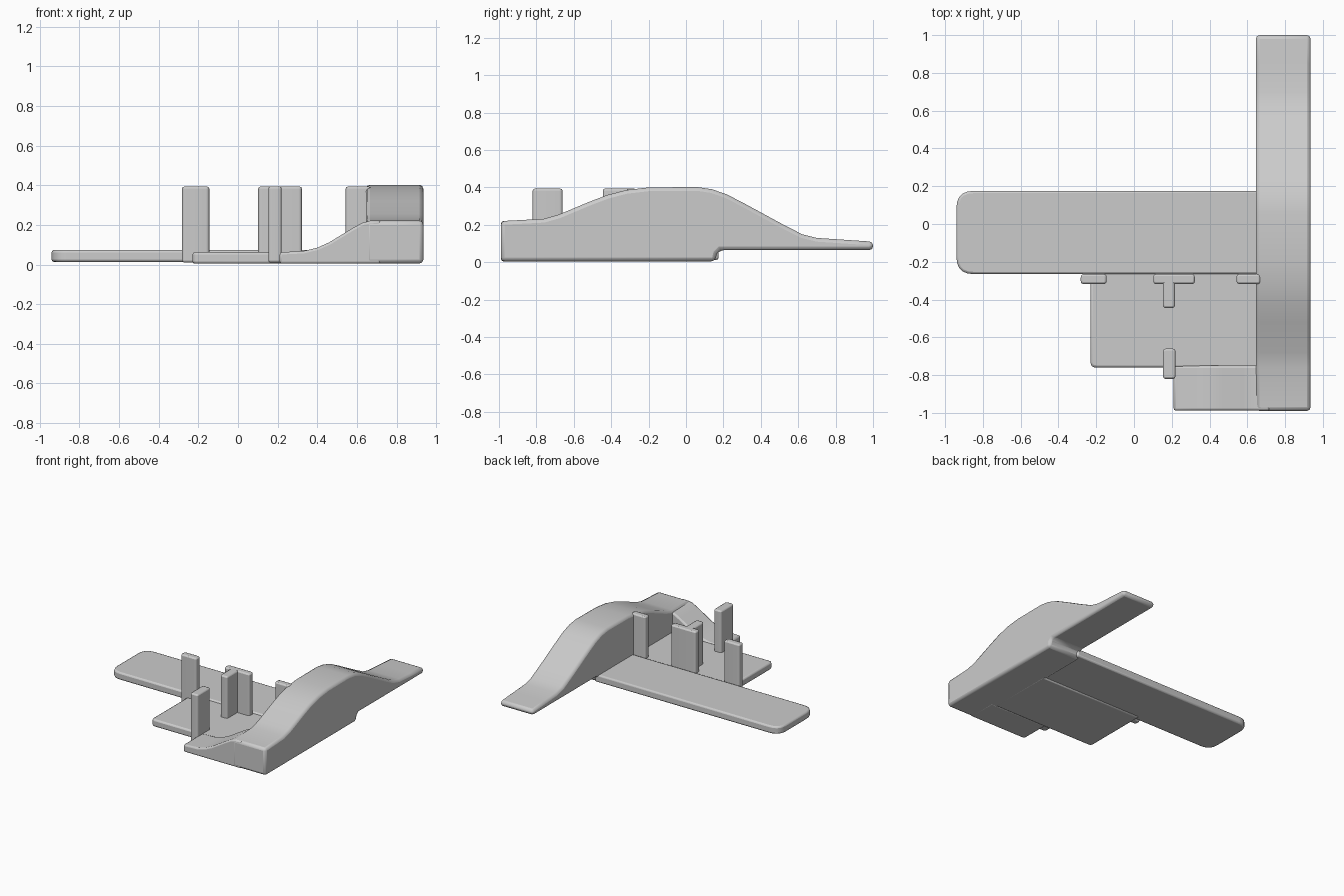
import bpy, bmesh, math
from mathutils import Vector

if "Cube" in bpy.data.objects:
    bpy.data.objects.remove(bpy.data.objects["Cube"])


def rounded(corners, seg=5):
    """Outline from (a, b, radius) corners, each softened by a small curve."""
    out, n = [], len(corners)
    for i, (a, b, r) in enumerate(corners):
        p = Vector((a, b))
        if r == 0:
            out.append(p)
            continue
        u = (Vector(corners[i - 1][:2]) - p).normalized() * r
        v = (Vector(corners[(i + 1) % n][:2]) - p).normalized() * r
        for k in range(seg + 1):
            t = k / seg
            out.append(p + u * (1 - t) ** 2 + v * t ** 2)
    return out


def prism(name, outline, axis, lo, hi, bevel=0.012):
    """Extrude a 2D outline along an axis and soften its edges."""
    place = {"x": lambda p, t: (t, p[0], p[1]),
             "y": lambda p, t: (p[0], t, p[1]),
             "z": lambda p, t: (p[0], p[1], t)}[axis]
    bm = bmesh.new()
    a = [bm.verts.new(place(p, lo)) for p in outline]
    b = [bm.verts.new(place(p, hi)) for p in outline]
    bm.faces.new(a)
    bm.faces.new(b)
    for i in range(len(a)):
        j = (i + 1) % len(a)
        bm.faces.new((a[i], a[j], b[j], b[i]))
    bmesh.ops.recalc_face_normals(bm, faces=bm.faces)
    me = bpy.data.meshes.new(name)
    bm.to_mesh(me)
    bm.free()
    ob = bpy.data.objects.new(name, me)
    bpy.context.collection.objects.link(ob)
    m = ob.modifiers.new("soft_edges", "BEVEL")
    m.width, m.segments = bevel, 2
    m.limit_method, m.angle_limit = "ANGLE", math.radians(40)
    bpy.context.view_layer.objects.active = ob
    ob.select_set(True)
    bpy.ops.object.shade_smooth_by_angle(angle=math.radians(35))
    ob.select_set(False)
    return ob


def rect(x0, x1, y0, y1, r):
    return rounded([(x0, y0, r), (x1, y0, r), (x1, y1, r), (x0, y1, r)])


# Floor slabs
prism("long_floor", rounded([(-0.94, -0.265, 0.09), (0.68, -0.265, 0),
                             (0.68, 0.175, 0), (-0.94, 0.175, 0.09)]),
      "z", 0.013, 0.073)
prism("front_floor", rounded([(-0.23, -0.76, 0.03), (0.68, -0.76, 0),
                              (0.68, -0.22, 0), (-0.23, -0.22, 0)]),
      "z", 0.004, 0.062)

# Tall arched ramp running front to back, with overhanging rear tongue
arch = [(-0.99, 0.005), (-0.99, 0.22), (-0.76, 0.232), (-0.68, 0.255),
        (-0.52, 0.322), (-0.42, 0.36), (-0.32, 0.386), (-0.2, 0.4),
        (0.06, 0.402), (0.14, 0.39), (0.22, 0.362), (0.32, 0.31),
        (0.5, 0.212), (0.62, 0.15), (0.7, 0.13), (0.85, 0.12), (1.0, 0.11),
        (1.0, 0.065), (0.185, 0.065), (0.165, 0.045), (0.155, 0.005)]
prism("arched_ramp", arch, "x", 0.645, 0.935, 0.02)

# Side ramp rising from the left up to the arched ramp
side = [(0.21, 0.004), (0.21, 0.062), (0.33, 0.068), (0.4, 0.085),
        (0.46, 0.112), (0.58, 0.185), (0.63, 0.212), (0.67, 0.22),
        (0.72, 0.221), (0.72, 0.004)]
prism("side_ramp", side, "y", -0.988, -0.75)

# Upright wall pieces between the lanes
for name, x0, x1, y0, y1 in [
        ("left_post", -0.282, -0.145, -0.318, -0.265),
        ("middle_post", 0.102, 0.322, -0.318, -0.265),
        ("middle_post_stem", 0.153, 0.217, -0.445, -0.29),
        ("front_post", 0.153, 0.22, -0.82, -0.66),
        ("right_post", 0.543, 0.67, -0.318, -0.265)]:
    prism(name, rect(x0, x1, y0, y1, 0.018), "z", 0.01, 0.393, 0.01)
